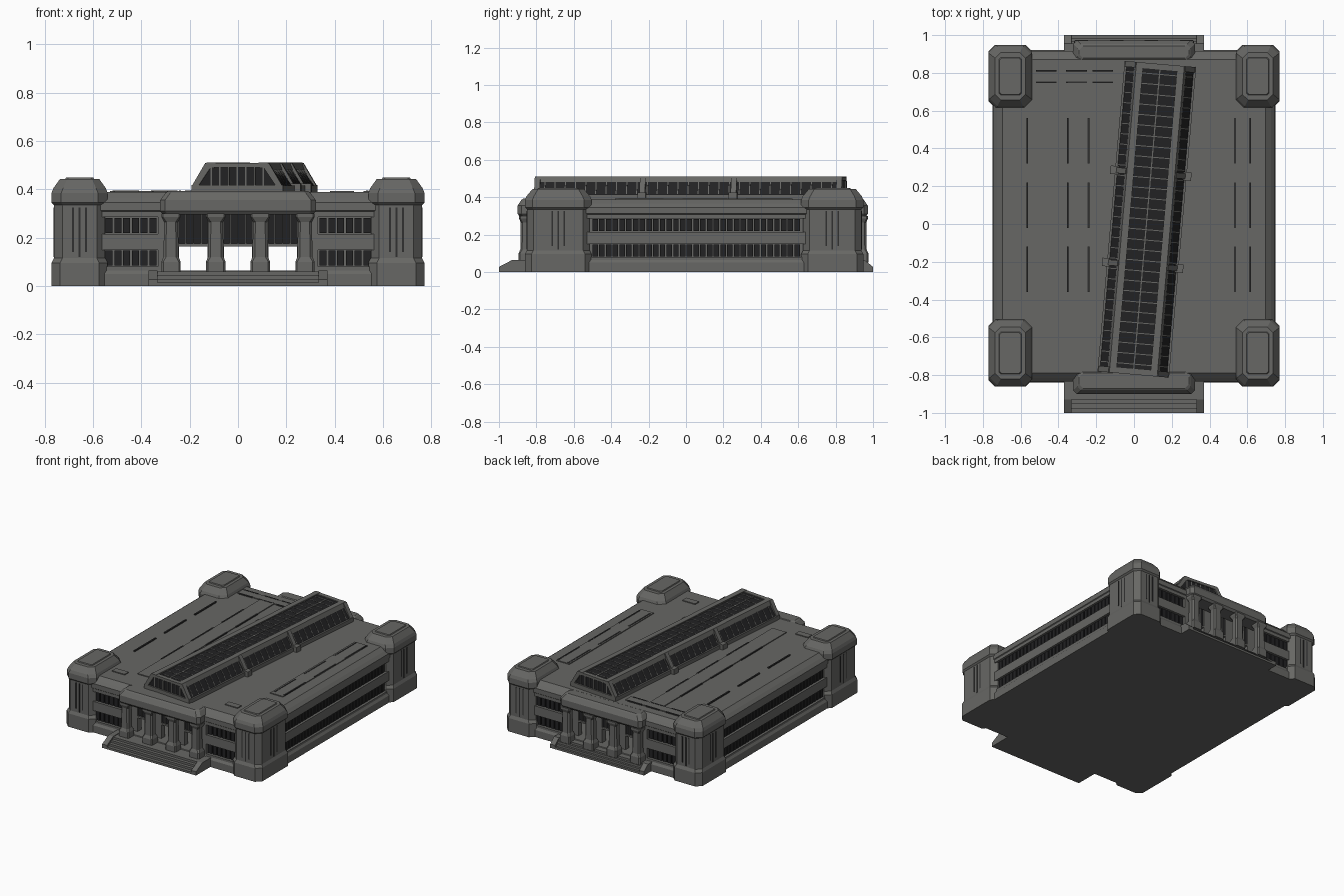
import bpy, bmesh, math
from mathutils import Vector

old = bpy.data.objects.get("Cube")
if old:
    bpy.data.objects.remove(old, do_unlink=True)


def material(name, col):
    m = bpy.data.materials.new(name)
    m.use_nodes = True
    m.diffuse_color = (*col, 1)
    m.node_tree.nodes["Principled BSDF"].inputs["Base Color"].default_value = (*col, 1)
    return m


STONE = material("grey stone", (0.135, 0.135, 0.128))
GLASS = material("dark glass", (0.016, 0.016, 0.017))
LINE = material("dark groove", (0.03, 0.03, 0.03))


class Part:
    """Collects simple solids into one named object."""

    def __init__(self, name, mat):
        self.name, self.mat, self.bm = name, mat, bmesh.new()

    def rings(self, rings):
        loops = [[self.bm.verts.new(p) for p in r] for r in rings]
        n = len(loops[0])
        for a, b in zip(loops, loops[1:]):
            for i in range(n):
                j = (i + 1) % n
                self.bm.faces.new((a[i], a[j], b[j], b[i]))
        self.bm.faces.new(loops[0][::-1])
        self.bm.faces.new(loops[-1])

    def box(self, x0, x1, y0, y1, z0, z1):
        self.rings([[(x0, y0, z), (x1, y0, z), (x1, y1, z), (x0, y1, z)] for z in (z0, z1)])

    def loft(self, cx, cy, levels):
        # each level: half width, half depth, corner chamfer, height
        out = []
        for hx, hy, c, z in levels:
            corner = [(hx, c - hy), (hx, hy - c), (hx - c, hy), (c - hx, hy),
                      (-hx, hy - c), (-hx, c - hy), (c - hx, -hy), (hx - c, -hy)]
            out.append([(cx + x, cy + y, z) for x, y in corner])
        self.rings(out)

    def prism_y(self, pts, y0, y1):
        self.rings([[(x, y, z) for x, z in pts] for y in (y0, y1)])

    def prism_x(self, pts, x0, x1):
        self.rings([[(x, y, z) for y, z in pts] for x in (x0, x1)])

    def done(self):
        bmesh.ops.recalc_face_normals(self.bm, faces=self.bm.faces)
        me = bpy.data.meshes.new(self.name)
        self.bm.to_mesh(me)
        self.bm.free()
        me.materials.append(self.mat)
        ob = bpy.data.objects.new(self.name, me)
        bpy.context.collection.objects.link(ob)
        return ob


XW, YF, YB = 0.74, -0.83, 0.91
YC, HY = (YF + YB) / 2, (YB - YF) / 2
ENDS = ((YF, -1), (YB, 1))
ROWS = ((0.08, 0.15), (0.215, 0.285))
BANDS = ((0.06, 0.08), (0.15, 0.215), (0.285, 0.32))

# Floor and roof
floor = Part("foundation", STONE)
floor.loft(0, YC, [(XW + 0.01, HY + 0.01, 0.02, 0), (XW + 0.01, HY + 0.01, 0.02, 0.05),
                   (XW, HY, 0.02, 0.065)])
floor.done()
roof = Part("roof", STONE)
roof.loft(0, YC, [(XW - 0.01, HY - 0.01, 0.02, 0.3), (XW + 0.005, HY + 0.005, 0.02, 0.312),
                  (XW + 0.005, HY + 0.005, 0.02, 0.345), (XW - 0.015, HY - 0.015, 0.02, 0.365),
                  (XW - 0.045, HY - 0.04, 0.02, 0.388)])
roof.done()

# Walls with recessed window rows
walls, panes = Part("walls", STONE), Part("window_panes", GLASS)
STEP = 0.036
for s in (-1, 1):
    a, b = sorted((s * 0.66, s * (XW - 0.025)))
    walls.box(a, b, YF + 0.03, YB - 0.03, 0.06, 0.32)
    for z0, z1 in BANDS:
        a, b = sorted((s * 0.7, s * XW))
        walls.box(a, b, YF + 0.03, YB - 0.03, z0, z1)
    for z0, z1 in ROWS:
        for i in range(31):
            y = -0.5 + i * STEP
            a, b = sorted((s * 0.71, s * (XW - 0.012)))
            panes.box(a, b, y, y + 0.029, z0 + 0.004, z1 - 0.003)
for ye, d in ENDS:
    for s in (-1, 1):
        x0, x1 = sorted((s * 0.3, s * 0.7))
        a, b = sorted((ye - d * 0.025, ye - d * 0.09))
        walls.box(x0, x1, a, b, 0.06, 0.32)
        for z0, z1 in BANDS:
            a, b = sorted((ye, ye - d * 0.04))
            walls.box(x0, x1, a, b, z0, z1)
        a, b = sorted((ye, ye - d * 0.04))
        xa, xb = sorted((s * 0.29, s * 0.33))
        walls.box(xa, xb, a, b, 0.06, 0.32)
        for z0, z1 in ROWS:
            for i in range(6):
                x0, x1 = sorted((s * (0.338 + i * STEP), s * (0.367 + i * STEP)))
                a, b = sorted((ye - d * 0.012, ye - d * 0.03))
                panes.box(x0, x1, a, b, z0 + 0.004, z1 - 0.003)
walls.done()
panes.done()

# Corner towers
tower, groove = Part("corner_towers", STONE), Part("tower_grooves", LINE)
for s in (-1, 1):
    for cy, hy, d in ((-0.683, 0.178, -1), (0.782, 0.166, 1)):
        cx, h = s * 0.655, 0.116
        tower.loft(cx, cy, [(h, hy, 0.035, 0), (h, hy, 0.035, 0.095), (h - 0.01, hy - 0.01, 0.035, 0.115),
                            (h - 0.01, hy - 0.01, 0.035, 0.335), (h, hy, 0.04, 0.345),
                            (h, hy, 0.04, 0.385), (h - 0.008, hy - 0.008, 0.04, 0.405),
                            (h - 0.035, hy - 0.04, 0.03, 0.443)])
        tower.loft(cx, cy, [(h - 0.055, hy - 0.065, 0.01, 0.44), (h - 0.06, hy - 0.07, 0.01, 0.449)])
        for k in (-1, 0, 1):
            low = 0.14 if k else 0.12
            x, y = cx + k * 0.027, cy + k * 0.032
            a, b = sorted((cy + d * (hy - 0.02), cy + d * (hy - 0.008)))
            groove.box(x - 0.004, x + 0.004, a, b, low, 0.325)
            a, b = sorted((cx + s * (h - 0.02), cx + s * (h - 0.008)))
            groove.box(a, b, y - 0.004, y + 0.004, low, 0.325)
tower.done()
groove.done()

# Porticoes: canopy, columns, transom windows
canopy, column = Part("portico_canopies", STONE), Part("portico_columns", STONE)
transom, frame = Part("transom_windows", GLASS), Part("transom_frames", STONE)
steps = Part("entrance_steps", STONE)
for ye, d in ENDS:
    out = 0.07 if d < 0 else 0.062
    canopy.loft(0, ye, [(0.31, out - 0.012, 0.02, 0.295), (0.322, out, 0.02, 0.31),
                        (0.322, out, 0.02, 0.355), (0.3, out - 0.02, 0.02, 0.385),
                        (0.29, out - 0.03, 0.02, 0.392)])
    cy = ye + d * 0.028
    for x, w in ((-0.277, 0.033), (-0.092, 0.034), (0.092, 0.034), (0.277, 0.033)):
        column.loft(x, cy, [(w + 0.007, 0.037, 0.008, 0.05), (w + 0.007, 0.037, 0.008, 0.1),
                            (w - 0.002, 0.028, 0.01, 0.12), (w - 0.004, 0.026, 0.01, 0.265),
                            (w + 0.006, 0.034, 0.006, 0.285), (w + 0.006, 0.034, 0.006, 0.3)])
        a, b = sorted((ye - d * 0.05, ye - d * 0.09))
        frame.box(x - w, x + w, a, b, 0.05, 0.31)
    a, b = sorted((ye - d * 0.06, ye - d * 0.08))
    transom.box(-0.25, 0.25, a, b, 0.175, 0.31)
    a, b = sorted((ye - d * 0.05, ye - d * 0.09))
    frame.box(-0.25, 0.25, a, b, 0.163, 0.175)
    for cx in (-0.184, 0, 0.184):
        for k in (-1, 0, 1):
            x = cx + k * 0.032
            frame.box(x - 0.003, x + 0.003, a, b, 0.17, 0.31)
    # stairs and sloping cheek walls
    run = 0.07 if d < 0 else 0.045
    for i in range(4):
        a, b = sorted((ye - d * 0.02, d * (1 - run * i / 3)))
        steps.box(-0.335, 0.335, a, b, 0, 0.015 * (i + 1))
    profile = [(ye, 0), (d, 0), (d, 0.027), (d * (1 - run), 0.064), (ye, 0.064)]
    for s in (-1, 1):
        steps.prism_x(profile, *sorted((s * 0.332, s * 0.37)))
for p in (canopy, column, transom, frame, steps):
    p.done()

# Roof plates and dashed grooves
plate, dash = Part("roof_plates", STONE), Part("roof_grooves", LINE)
for x0, x1, y0, y1 in ((-0.53, -0.09, 0.75, 0.81), (-0.35, -0.24, -0.63, 0.75), (0.52, 0.62, -0.38, 0.57),
                       (-0.51, -0.41, -0.69, -0.645), (0.38, 0.48, -0.69, -0.645)):
    plate.box(x0, x1, y0, y1, 0.38, 0.394)
for x in (-0.565, -0.35, -0.24, 0.535, 0.615):
    for i in range(3):
        y = -0.36 + i * 0.34
        dash.box(x - 0.005, x + 0.005, y, y + 0.24, 0.38, 0.396)
for y in (0.75, 0.81):
    for x in (-0.52, -0.36, -0.22):
        dash.box(x, x + 0.11, y - 0.004, y + 0.004, 0.38, 0.396)
plate.done()
dash.done()

# Long skylight, set slightly askew on the roof
L = 0.825
glass, bars = Part("skylight_glass", GLASS), Part("skylight_frame", STONE)
section = [(-0.178, 0.38), (0.178, 0.38), (0.178, 0.415), (0.118, 0.503), (-0.118, 0.503), (-0.178, 0.415)]
glass.prism_y(section, -L + 0.01, L - 0.01)


def rafter(y, width, lift, top):
    # sloping bar on both sides, optional bar across the top
    for s in (-1, 1):
        bars.prism_y([(s * 0.17, 0.4), (s * (0.178 + lift), 0.41), (s * (0.12 + lift), 0.503 + lift / 2),
                      (s * 0.11, 0.49)], y - width / 2, y + width / 2)
    if top:
        bars.box(-0.12, 0.12, y - width / 2, y + width / 2, 0.49, 0.503 + lift / 2)


for s in (-1, 1):
    a, b = sorted((s * 0.15, s * 0.19))
    bars.box(a, b, -L, L, 0.38, 0.415)
    bars.prism_y([(s * 0.09, 0.49), (s * 0.138, 0.482), (s * 0.127, 0.511), (s * 0.09, 0.511)], -L, L)
    bars.box(-0.19, 0.19, *sorted((s * L, s * (L - 0.03))), 0.38, 0.418)
    rafter(s * (L - 0.015), 0.03, 0.012, True)
    # mullions on the gable ends
    for k in range(-3, 4):
        bars.box(k * 0.036 - 0.003, k * 0.036 + 0.003, *sorted((s * (L - 0.02), s * (L - 0.006))), 0.4, 0.5)
for y in (-0.245, 0.245):
    rafter(y, 0.03, 0.014, False)
    for s in (-1, 1):
        bars.box(*sorted((s * 0.17, s * 0.215)), y - 0.022, y + 0.022, 0.38, 0.425)
for i in range(1, 30):
    rafter(-L + i * 2 * L / 30, 0.005, 0.003, True)
bars.box(-0.003, 0.003, -L, L, 0.49, 0.506)
for p in (glass, bars):
    ob = p.done()
    ob.location = (0.068, 0.025, 0)
    ob.rotation_euler.z = -math.radians(5)
